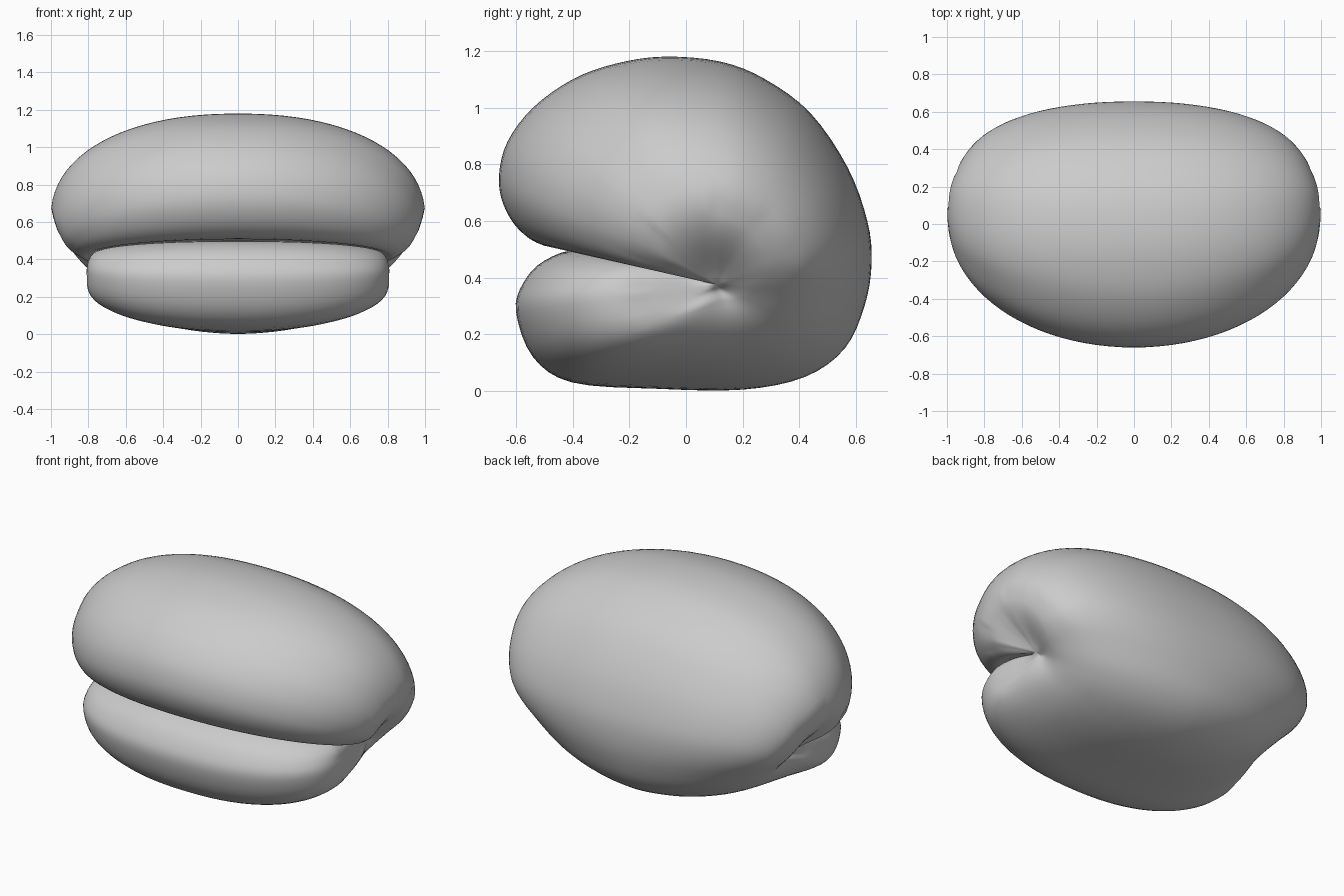
import bpy, bmesh, math
from mathutils import Vector

if "Cube" in bpy.data.objects:
    bpy.data.objects.remove(bpy.data.objects["Cube"])

# Fan of rounded sections around a short sideways axis at the inner end of the fold.
PIVOT_Y, PIVOT_Z, PIVOT_W = 0.11, 0.375, 0.75

# y, z of the centre outline, half width, fraction of the reach where it is widest, squareness
ROWS = [
    (-0.10, 0.435, 0.75, 0.30, 2.2),   # bottom of the fold
    (-0.36, 0.502, 0.80, 0.28, 2.1), (-0.50, 0.513, 0.835, 0.28, 2.05), (-0.59, 0.57, 0.87, 0.28, 2.0),
    (-0.645, 0.66, 0.90, 0.27, 2.0), (-0.66, 0.76, 0.93, 0.26, 2.0), (-0.63, 0.88, 0.955, 0.27, 2.0),
    (-0.54, 1.00, 0.975, 0.28, 2.05), (-0.40, 1.10, 0.988, 0.29, 2.1), (-0.25, 1.155, 0.995, 0.30, 2.2),
    (-0.08, 1.18, 1.0, 0.31, 2.2), (0.12, 1.163, 1.0, 0.31, 2.2), (0.28, 1.10, 0.992, 0.32, 2.2),
    (0.44, 0.98, 0.97, 0.33, 2.2), (0.57, 0.79, 0.94, 0.34, 2.25), (0.64, 0.60, 0.90, 0.34, 2.3),
    (0.655, 0.45, 0.86, 0.32, 2.2), (0.63, 0.30, 0.81, 0.27, 2.0), (0.56, 0.15, 0.77, 0.22, 1.85),
    (0.42, 0.05, 0.755, 0.18, 1.8), (0.20, 0.005, 0.76, 0.16, 1.85),
    (-0.10, 0.008, 0.785, 0.22, 2.0), (-0.40, 0.03, 0.80, 0.34, 2.2),
    (-0.54, 0.12, 0.808, 0.40, 2.3), (-0.60, 0.28, 0.81, 0.42, 2.35), (-0.575, 0.38, 0.805, 0.42, 2.35),
    (-0.50, 0.46, 0.795, 0.40, 2.3), (-0.36, 0.498, 0.775, 0.38, 2.25),
]
STEPS, HALF = 4, 22


def smooth_rows(rows):
    """Closed spline through the rows; the fold itself stays a crease."""
    out, n = [], len(rows)
    for i in range(n):
        p0, p1, p2, p3 = (rows[(i + k) % n] for k in (-1, 0, 1, 2))
        if i == 0:
            p0 = p1
        if i == n - 1:
            p3 = p2
        for s in range(STEPS):
            t = s / STEPS
            out.append([b + 0.5 * t * (c - a + t * (2*a - 5*b + 4*c - d + t * (3*(b - c) + d - a)))
                        for a, b, c, d in zip(p0, p1, p2, p3)])
    return out


def section(y, z, w, f, power):
    """One section, from the right pivot end over the centre line to the left."""
    pts = []
    for k in range(1, 9):                            # dimple around the pivot end
        t = k / 8
        pts.append((PIVOT_W + (w - PIVOT_W) * (0.7 * math.sin(t * math.pi / 2) + 0.3 * t), f * t))
    for k in range(1, HALF + 1):
        a = k / HALF * math.pi / 2
        pts.append((w * max(math.cos(a), 0) ** (2 / power),
                    f + (1 - f) * math.sin(a) ** (2 / power)))
    pts[-1] = (0.0, 1.0)
    full = pts + [(-x, r) for x, r in reversed(pts[:-1])]
    return [(x, PIVOT_Y + r * (y - PIVOT_Y), PIVOT_Z + r * (z - PIVOT_Z)) for x, r in full]


# Folded cushion
bm = bmesh.new()
rings = [[bm.verts.new(p) for p in section(*row)] for row in smooth_rows(ROWS)]
poles = [bm.verts.new((s * PIVOT_W, PIVOT_Y, PIVOT_Z)) for s in (1, -1)]
for i, ring in enumerate(rings):
    nxt = rings[(i + 1) % len(rings)]
    for j in range(len(ring) - 1):
        bm.faces.new((ring[j], ring[j + 1], nxt[j + 1], nxt[j]))
    bm.faces.new((poles[0], ring[0], nxt[0]))
    bm.faces.new((poles[1], nxt[-1], ring[-1]))
bmesh.ops.recalc_face_normals(bm, faces=bm.faces)

# Soften the pinched ends of the fold, sideways only
near = [v for v in bm.verts if abs(v.co.x) > 0.6
        and (v.co.yz - Vector((PIVOT_Y, PIVOT_Z))).length < 0.3]
for _ in range(15):
    bmesh.ops.smooth_vert(bm, verts=near, factor=0.5, use_axis_x=True)

mesh = bpy.data.meshes.new("folded_cushion")
bm.to_mesh(mesh)
bm.free()
mesh.shade_smooth()
cushion = bpy.data.objects.new("folded_cushion", mesh)
bpy.context.collection.objects.link(cushion)
